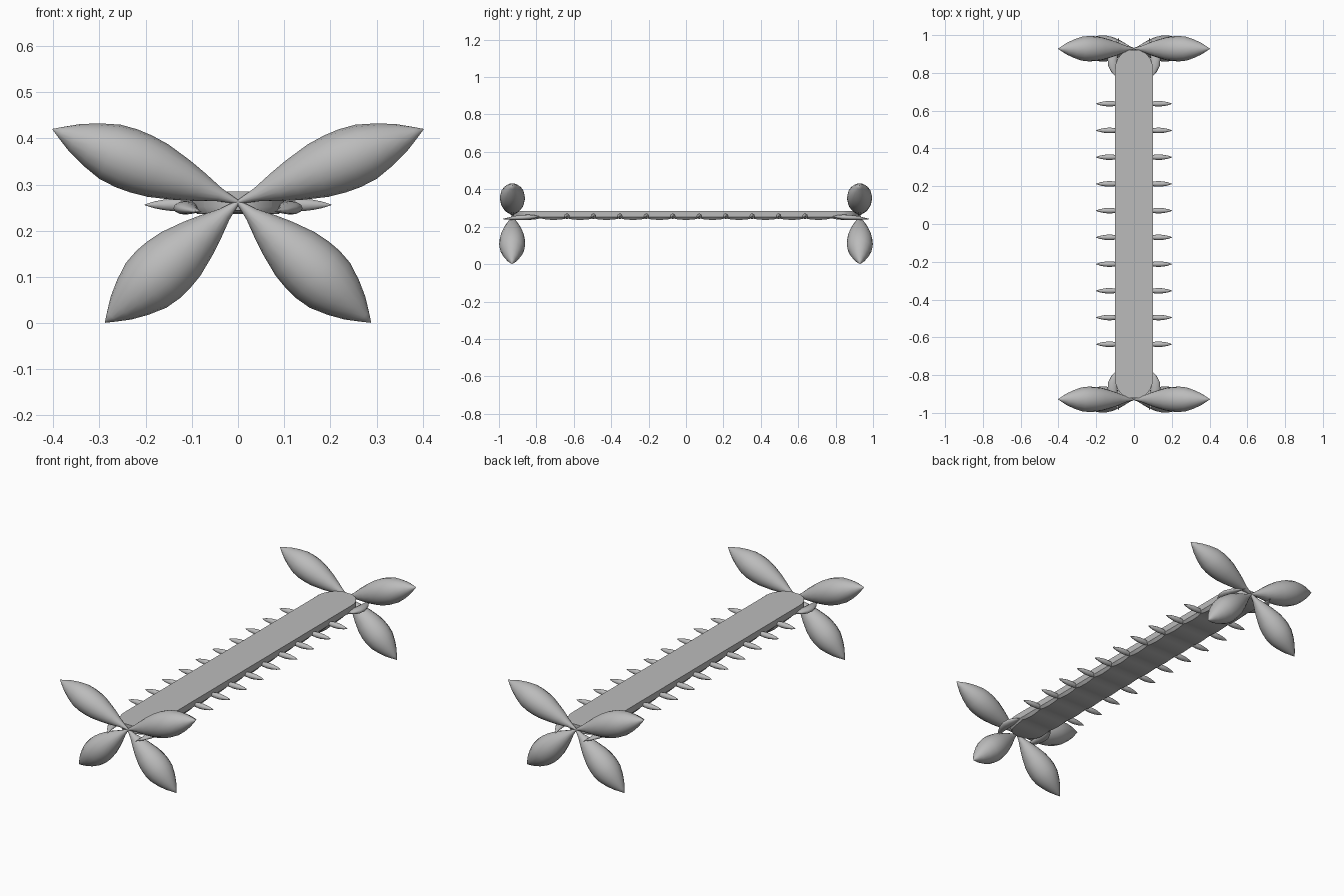
import bpy, bmesh, math
from mathutils import Vector

if "Cube" in bpy.data.objects:
    bpy.data.objects.remove(bpy.data.objects["Cube"])

grey = bpy.data.materials.new("plain grey")
grey.diffuse_color = (0.5, 0.5, 0.5, 1)
grey.use_nodes = True
grey.node_tree.nodes["Principled BSDF"].inputs["Base Color"].default_value = grey.diffuse_color


def loft(name, rings, angle=40):
    """Skin a list of equal-length point rings and cap both ends."""
    bm = bmesh.new()
    loops = [[bm.verts.new(p) for p in ring] for ring in rings]
    n = len(loops[0])
    for a, b in zip(loops, loops[1:]):
        for i in range(n):
            j = (i + 1) % n
            bm.faces.new((a[i], a[j], b[j], b[i]))
    bm.faces.new(loops[0][::-1])
    bm.faces.new(loops[-1])
    bmesh.ops.recalc_face_normals(bm, faces=bm.faces)
    mesh = bpy.data.meshes.new(name)
    bm.to_mesh(mesh)
    bm.free()
    mesh.materials.append(grey)
    obj = bpy.data.objects.new(name, mesh)
    bpy.context.collection.objects.link(obj)
    bpy.ops.object.select_all(action='DESELECT')
    obj.select_set(True)
    bpy.context.view_layer.objects.active = obj
    bpy.ops.object.shade_smooth_by_angle(angle=math.radians(angle))
    return obj


def tube(name, path, radii, flat=1.0, sides=16):
    """Tapered round body along a path, optionally flattened vertically."""
    path = [Vector(p) for p in path]
    rings = []
    for k, (p, r) in enumerate(zip(path, radii)):
        d = (path[min(k + 1, len(path) - 1)] - path[max(k - 1, 0)]).normalized()
        u = d.cross(Vector((0, 0, 1))).normalized()
        v = u.cross(d) * flat
        rings.append([p + r * (u * math.cos(t) + v * math.sin(t))
                      for t in (2 * math.pi * i / sides for i in range(sides))])
    return loft(name, rings, 60)


# Long flat body with rounded ends and scalloped underside
PITCH, END = 0.1415, 0.922
ys = []
for seg in range(-6, 7):
    ys += [(seg + f) * PITCH for f in (-0.5, -0.3, 0, 0.3)]
ys += [6.5 * PITCH]
ys = sorted({round(y, 4) for y in ys if abs(y) < 0.9}
            | {s * y for s in (-1, 1) for y in (0.84, 0.87, 0.89, 0.905, 0.916, END)})
rings = []
for y in ys:
    t = max(0, (abs(y) - 0.82) / (END + 0.003 - 0.82))
    w = 0.1 * math.sqrt(1 - t * t)
    bulge = abs(math.cos(math.pi * y / PITCH)) ** 0.7
    low = 0.245 - 0.009 * bulge
    rings.append([(-w, y, 0.285), (w, y, 0.285), (w, y, 0.252),
                  (w * 0.88, y, low), (-w * 0.88, y, low), (-w, y, 0.252)])
loft("body", rings, 30)

# Ten pairs of short pointed legs
for i in range(10):
    y = (i - 4.5) * PITCH
    for s in (-1, 1):
        xs = (0.08, 0.1, 0.12, 0.14, 0.16, 0.18, 0.193, 0.202)
        tube("leg", [(s * x, y, 0.256) for x in xs],
             (0.009, 0.012, 0.0145, 0.0145, 0.012, 0.008, 0.004, 0.0005), sides=10)

# Leaf-shaped petals and curved horns at both ends
STEPS = (0, 0.1, 0.21, 0.3, 0.43, 0.52, 0.6, 0.69, 0.79, 0.88, 0.95, 1)
RADII = (0.004, 0.015, 0.033, 0.046, 0.061, 0.066, 0.067, 0.063, 0.049, 0.032, 0.014, 0.0005)
for e in (-1, 1):
    for s in (-1, 1):
        root = Vector((0, e * 0.928, 0.262))
        for name, tip, k in (("upper_petal", (s * 0.402, e * 0.928, 0.42), 1.0),
                             ("lower_petal", (s * 0.288, e * 0.93, 0.001), 1.04)):
            tube(name, [root.lerp(Vector(tip), t) for t in STEPS], [r * k for r in RADII])
        tube("horn", [(s * x, e * y, z) for x, y, z in (
            (0.098, 0.785, 0.254), (0.105, 0.81, 0.253), (0.112, 0.84, 0.251),
            (0.114, 0.875, 0.249), (0.108, 0.91, 0.247), (0.097, 0.945, 0.244),
            (0.08, 0.985, 0.241))],
            (0.003, 0.016, 0.025, 0.026, 0.021, 0.012, 0.0005), flat=0.55, sides=12)
